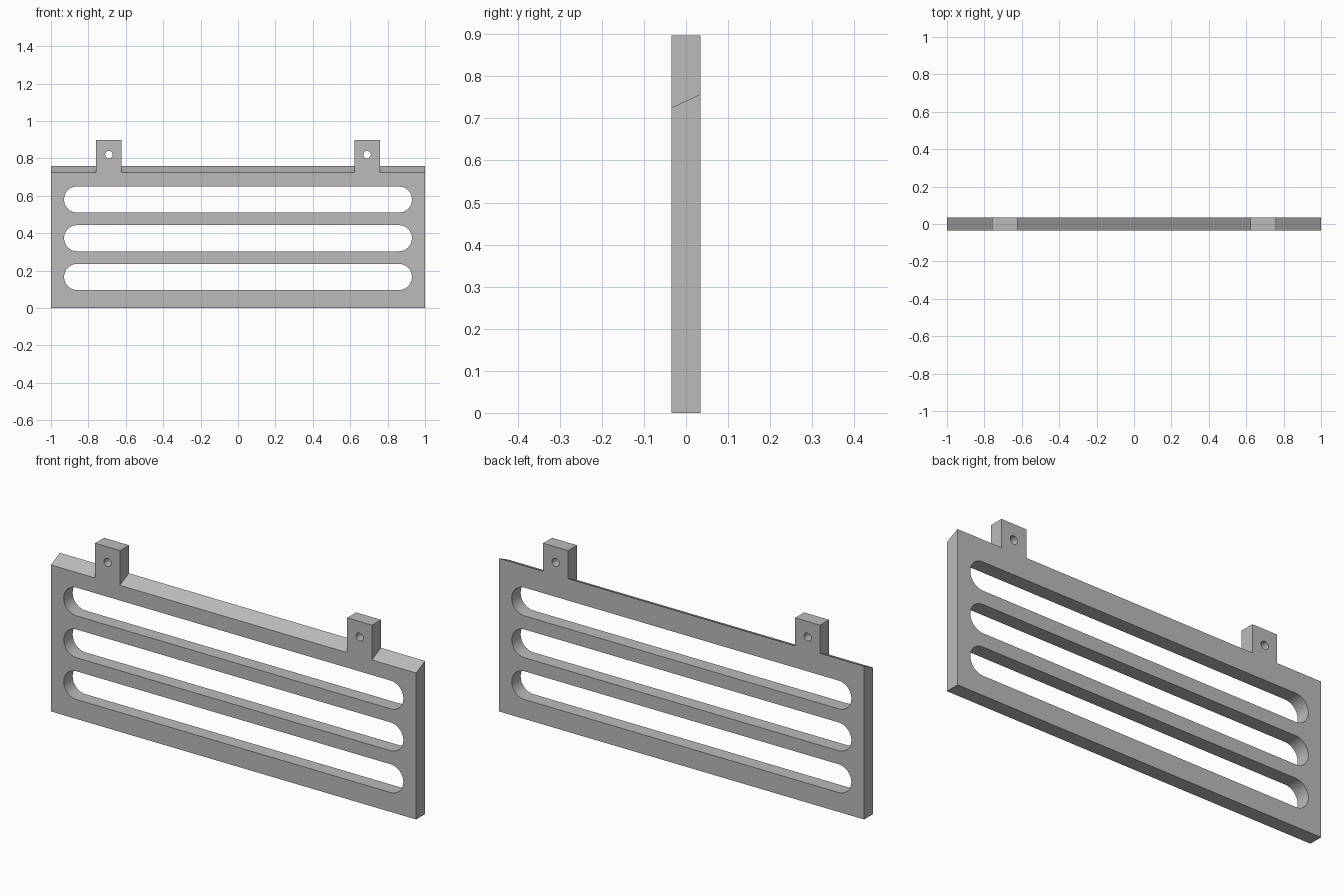
import bpy, bmesh, math

if "Cube" in bpy.data.objects:
    bpy.data.objects.remove(bpy.data.objects["Cube"], do_unlink=True)

HALF_DEPTH = 0.035
TOP = 0.897
SHOULDER = {-1: 0.725, 1: 0.758}    # sloped top: low at the front, high at the back
TAB_X, TAB_HALF = 0.69, 0.068

metal = bpy.data.materials.new("grey_metal")
metal.use_nodes = True
grey = (0.5, 0.5, 0.5, 1)
metal.diffuse_color = grey
metal.node_tree.nodes["Principled BSDF"].inputs["Base Color"].default_value = grey


def outline(side):
    """Plate outline with two hanging tabs."""
    s = SHOULDER[side]
    points = [(-1, 0), (1, 0), (1, s)]
    for x in (TAB_X, -TAB_X):
        r, l = x + TAB_HALF, x - TAB_HALF
        points += [(r, s), (r, TOP), (l, TOP), (l, s)]
    return points + [(-1, s)]


def slot(cx, cz, half_straight, radius, steps=16):
    """Round-ended slot; a plain circle when half_straight is zero."""
    points = []
    for end in (1, -1):
        for i in range(steps + (half_straight > 0)):
            a = math.pi * (i / steps - 0.5 * end)
            points.append((cx + end * half_straight + radius * math.cos(a),
                           cz + radius * math.sin(a)))
    return points


# Slots in the plate and screw holes in the tabs
holes = [slot(0, z, 0.86, 0.07) for z in (0.166, 0.373, 0.58)]
holes += [slot(x, 0.82, 0, 0.02) for x in (-TAB_X, TAB_X)]

# Front and back faces, joined by walls around every loop
bm = bmesh.new()
rims = {-1: [], 1: []}
for front, back in [(outline(-1), outline(1))] + [(h, h) for h in holes]:
    rings = {}
    for side, points in ((-1, front), (1, back)):
        verts = [bm.verts.new((x, side * HALF_DEPTH, z)) for x, z in points]
        rings[side] = verts
        rims[side] += [bm.edges.new((v, verts[i - 1])) for i, v in enumerate(verts)]
    f, b = rings[-1], rings[1]
    for i in range(len(f)):
        bm.faces.new((f[i - 1], f[i], b[i], b[i - 1]))
for side in (-1, 1):
    bmesh.ops.triangle_fill(bm, edges=rims[side], use_beauty=True, normal=(0, side, 0))
bmesh.ops.recalc_face_normals(bm, faces=bm.faces)

mesh = bpy.data.meshes.new("slotted_panel")
bm.to_mesh(mesh)
bm.free()
mesh.materials.append(metal)
panel = bpy.data.objects.new("slotted_panel", mesh)
bpy.context.collection.objects.link(panel)

# Smooth slot ends, sharp corners
bpy.ops.object.select_all(action='DESELECT')
panel.select_set(True)
bpy.context.view_layer.objects.active = panel
bpy.ops.object.shade_smooth_by_angle(angle=math.radians(30))
